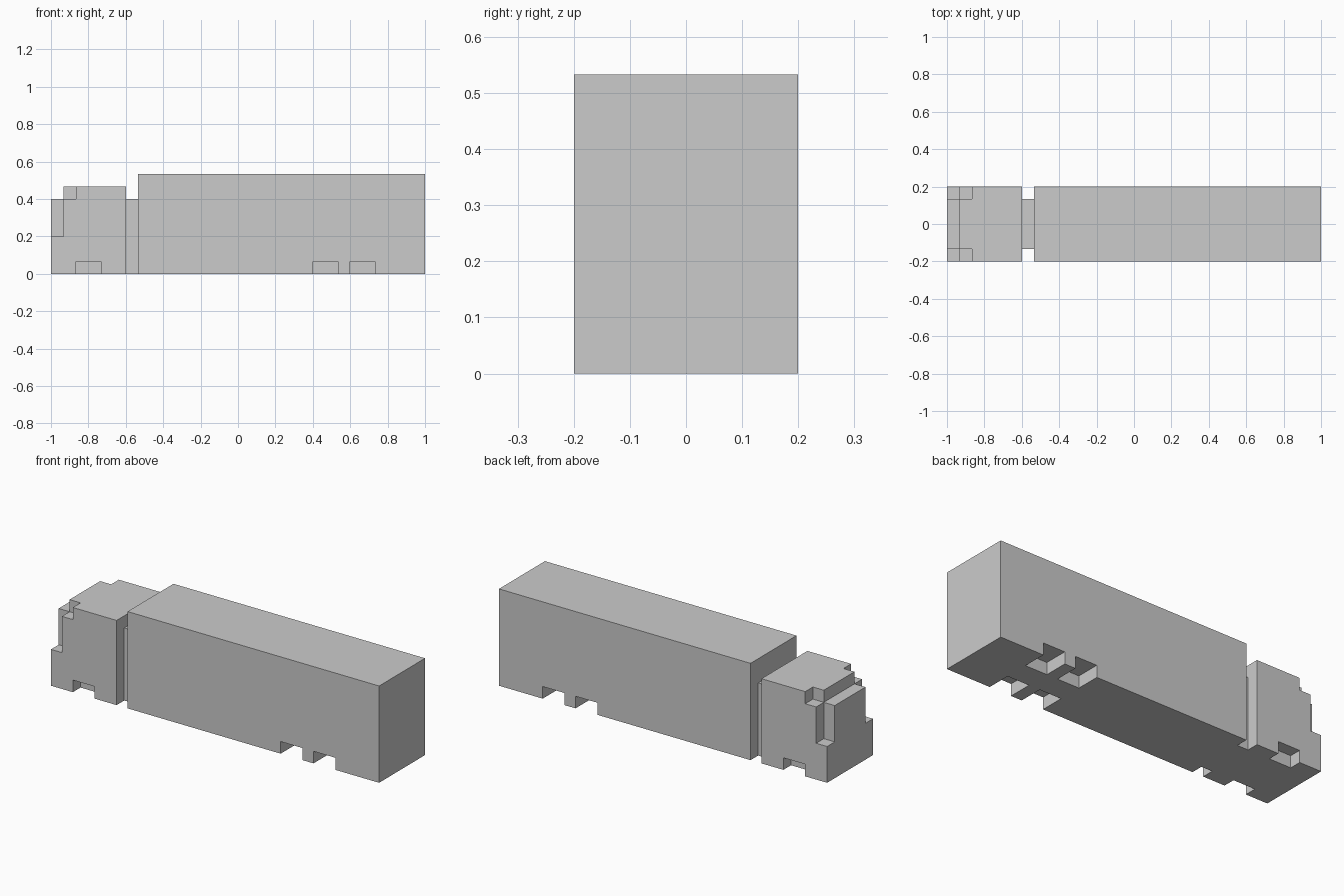
import bpy

if "Cube" in bpy.data.objects:
    bpy.data.objects.remove(bpy.data.objects["Cube"])

U = 1 / 15  # the model sits on a grid of 1/15 unit


def box(name, x, y, z):
    """Box from (min, max) ranges given in grid steps."""
    bpy.ops.mesh.primitive_cube_add(size=1)
    ob = bpy.context.object
    ob.name = name
    for v in ob.data.vertices:
        v.co = [(r[0] if c < 0 else r[1]) * U for c, r in zip(v.co, (x, y, z))]
    return ob


def cut(ob, x, y, z):
    """Remove a box-shaped region from a part."""
    cutter = box("cutter", x, y, z)
    cutter.hide_render = True
    mod = ob.modifiers.new("cut", 'BOOLEAN')
    mod.operation = 'DIFFERENCE'
    mod.solver = 'EXACT'
    mod.object = cutter
    bpy.context.view_layer.objects.active = ob
    bpy.ops.object.modifier_apply(modifier=mod.name)
    bpy.data.objects.remove(cutter, do_unlink=True)


def cut_both_sides(ob, x, depth, z):
    """Remove the same region from the left and right flanks."""
    cut(ob, x, (-4, -3 + depth), z)
    cut(ob, x, (3 - depth, 4), z)


# Trailer with two pairs of wheel recesses
trailer = box("trailer", (-8, 15), (-3, 3), (0, 8))
for x0 in (6, 9):
    cut_both_sides(trailer, (x0, x0 + 2), 2, (-1, 1))

# Narrow coupling between cab and trailer
box("coupling", (-9, -8), (-2, 2), (0, 6))

# Cab: stepped front, notched corners, one pair of wheel recesses
cab = box("cab", (-15, -9), (-3, 3), (0, 7))
cut(cab, (-16, -14), (-4, 4), (6, 8))
cut_both_sides(cab, (-16, -14), 1, (3, 8))
cut_both_sides(cab, (-16, -13), 1, (6, 8))
cut_both_sides(cab, (-13, -11), 1, (-1, 1))
